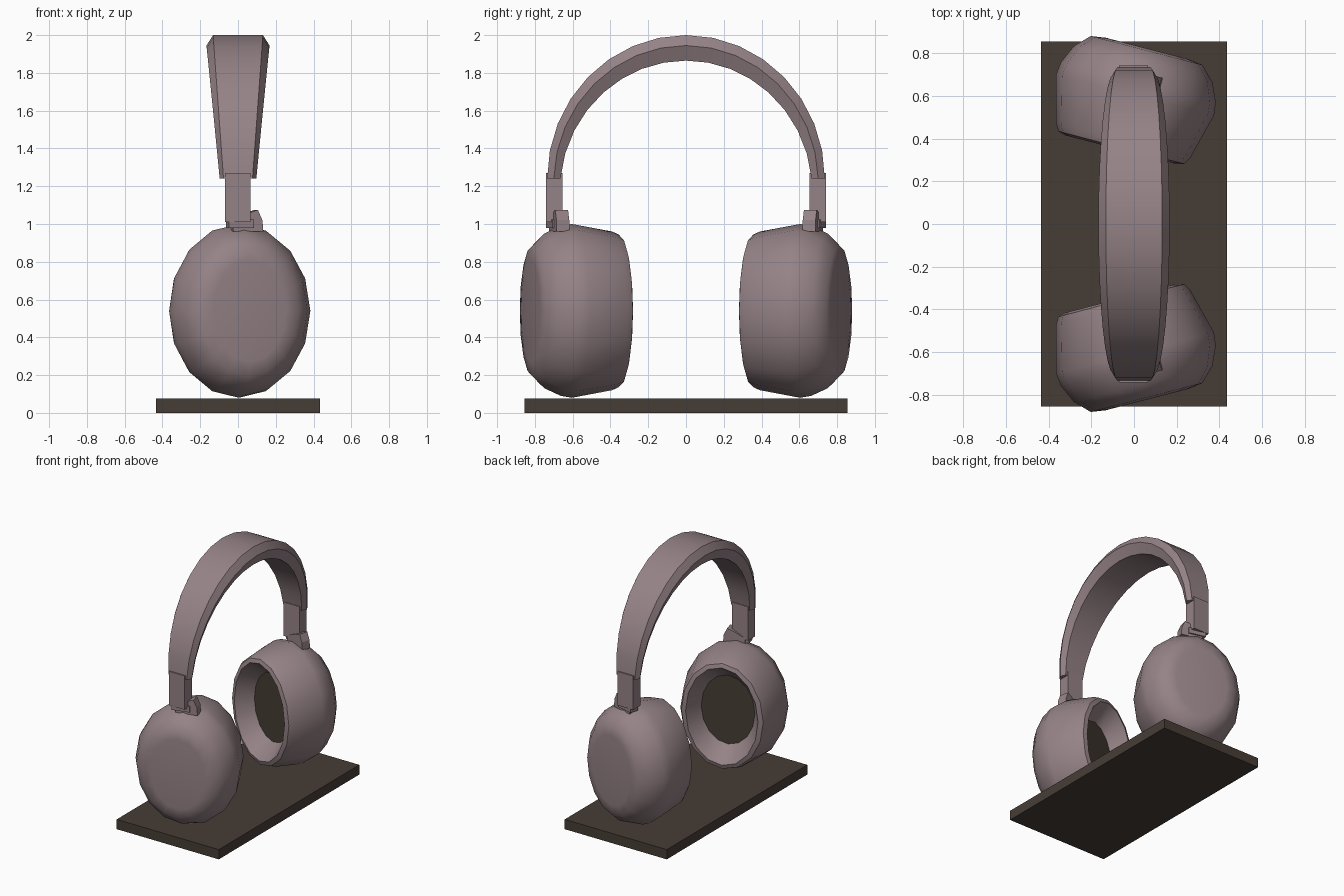
import bpy, bmesh, math
from mathutils import Vector

cube = bpy.data.objects.get("Cube")
if cube:
    bpy.data.objects.remove(cube, do_unlink=True)


def material(name, rgb):
    m = bpy.data.materials.new(name)
    m.use_nodes = True
    m.diffuse_color = (*rgb, 1)
    bsdf = m.node_tree.nodes["Principled BSDF"]
    bsdf.inputs["Base Color"].default_value = (*rgb, 1)
    bsdf.inputs["Roughness"].default_value = 0.6
    return m


MAUVE = material("dusty mauve", (0.30, 0.225, 0.24))
BROWN = material("dark brown", (0.062, 0.046, 0.036))


def loft(name, rings, mats, angle=None, end_mat=0):
    """Skin a list of equal-length point rings and cap both ends."""
    bm = bmesh.new()
    loops = [[bm.verts.new(p) for p in ring] for ring in rings]
    count = len(loops[0])
    for a, b in zip(loops, loops[1:]):
        for i in range(count):
            j = (i + 1) % count
            bm.faces.new((a[i], a[j], b[j], b[i]))
    bm.faces.new(loops[0])
    bm.faces.new(loops[-1]).material_index = end_mat
    bmesh.ops.recalc_face_normals(bm, faces=bm.faces)
    mesh = bpy.data.meshes.new(name)
    bm.to_mesh(mesh)
    bm.free()
    obj = bpy.data.objects.new(name, mesh)
    bpy.context.collection.objects.link(obj)
    for m in mats:
        mesh.materials.append(m)
    if angle:
        bpy.ops.object.select_all(action="DESELECT")
        obj.select_set(True)
        bpy.context.view_layer.objects.active = obj
        bpy.ops.object.shade_smooth_by_angle(angle=math.radians(angle))
    return obj


def box(name, x, y, z, mat):
    rings = [[(x[0], y[0], h), (x[1], y[0], h), (x[1], y[1], h), (x[0], y[1], h)] for h in z]
    return loft(name, rings, [mat])


# Display base
box("base_plate", (-0.435, 0.435), (-0.855, 0.855), (0, 0.075), BROWN)

# Headband: arch of hexagonal sections, wider and thicker at the crown
ARCH_Z, ARCH_R, STEPS = 1.265, 0.735, 16
sections = []
for i in range(STEPS + 1):
    t = math.pi * i / STEPS
    radial = Vector((0, math.cos(t), math.sin(t)))
    rise = math.sin(t)
    w = 0.097 + 0.070 * rise
    lip = 0.035 + 0.02 * rise
    pad = 0.07 + 0.065 * rise
    profile = [(-0.79, 0), (0.79, 0), (1, lip), (0.8, pad), (-0.8, pad), (-1, lip)]
    drop = Vector((0, 0, -0.025 * (1 - rise)))
    sections.append([Vector((k * w, 0, ARCH_Z)) + radial * (ARCH_R - d) + drop
                     for k, d in profile])
loft("headband", sections, [MAUVE], 48)

# Ear cups: elliptical rings given as (depth, half width, half height)
CUP_RINGS = [(0.245, 0.20, 0.27), (0.235, 0.27, 0.345), (0.17, 0.335, 0.41),
             (0.08, 0.375, 0.45), (0.02, 0.382, 0.46), (-0.20, 0.325, 0.42),
             (-0.235, 0.305, 0.405), (-0.245, 0.27, 0.375), (-0.12, 0.20, 0.265)]
SIDES = 16
TURN = math.radians(14.5)


def cup_point(side, u, n, z):
    """Turn cup coordinates (across, outward, up) into the model frame."""
    c, s = math.cos(TURN), math.sin(TURN)
    return (u * c + n * s, side * (0.585 + n * c - u * s), z)


def ellipse(side, n, a, b):
    angles = [math.tau * k / SIDES for k in range(SIDES)]
    return [cup_point(side, a * math.cos(t), n, 0.54 + b * math.sin(t)) for t in angles]


HINGE = [(-0.06, 0.96), (0.105, 0.96), (0.10, 1.02), (0.075, 1.075), (0.03, 1.06), (-0.06, 1.02)]
FOOT = [(-0.085, 0.98), (0.05, 0.98), (0.05, 1.025), (-0.085, 1.025)]

for label, side in (("front", -1), ("back", 1)):
    loft(label + "_ear_cup", [ellipse(side, *r) for r in CUP_RINGS],
         [MAUVE, BROWN], 40, end_mat=1)
    # Slider arm, with the swivel block and foot that meet the cup
    box(label + "_slider", (-0.07, 0.065), sorted((side * 0.655, side * 0.742)),
        (1.01, 1.27), MAUVE)
    for part, shape, depths in (("hinge", HINGE, (0.06, 0.13)), ("foot", FOOT, (0.07, 0.14))):
        loft(label + "_" + part,
             [[cup_point(side, u, n, z) for u, z in shape] for n in depths], [MAUVE])
